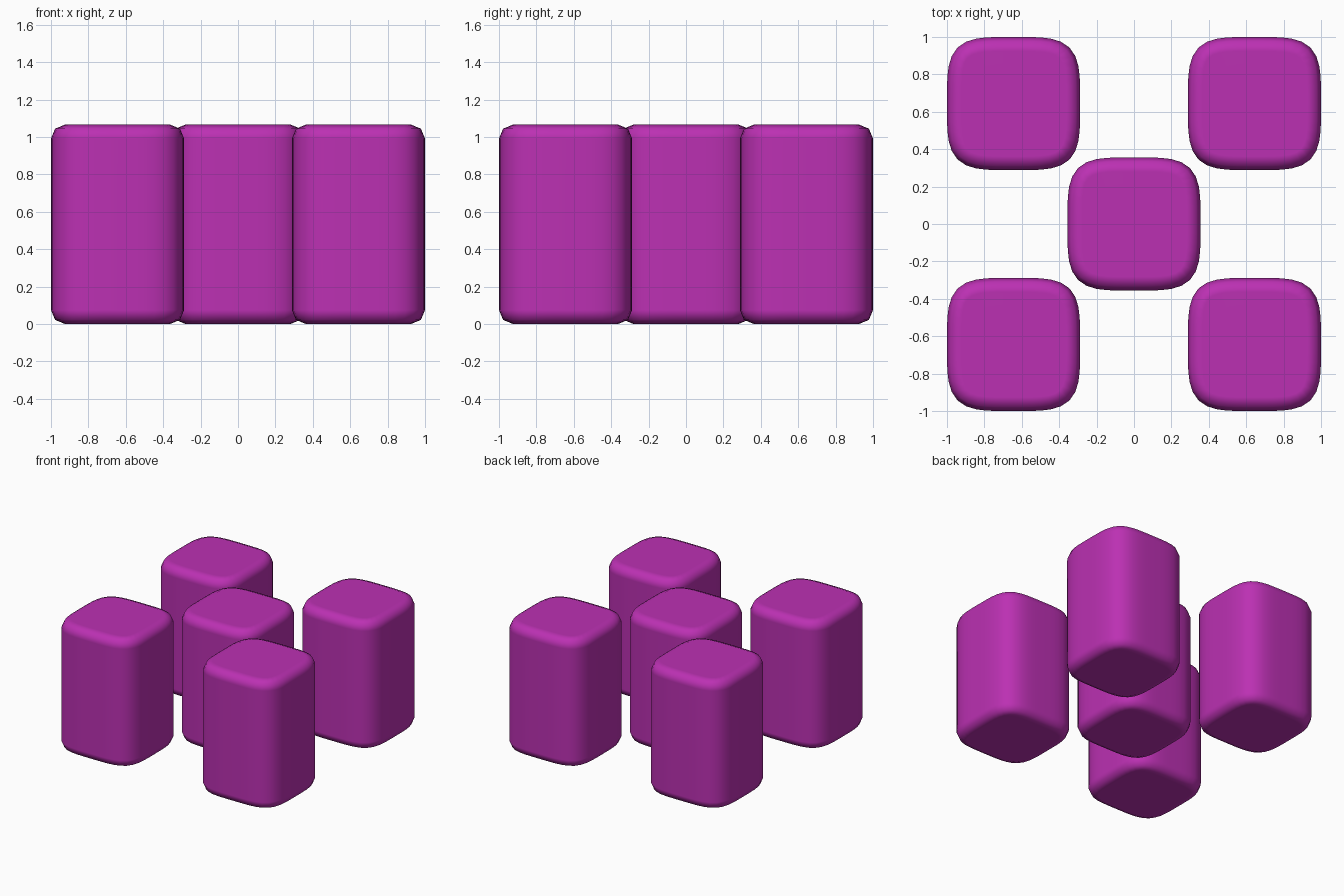
import bpy, bmesh, math

if "Cube" in bpy.data.objects:
    bpy.data.objects.remove(bpy.data.objects["Cube"])

HALF, HEIGHT, OFFSET, POWER, SEGS = 0.356, 1.066, 0.644, 4.0, 48

mat = bpy.data.materials.new("magenta")
mat.diffuse_color = (0.5, 0.03, 0.45, 1)
mat.use_nodes = True
mat.node_tree.nodes["Principled BSDF"].inputs["Base Color"].default_value = mat.diffuse_color


def squircle(n):
    """Superellipse outline points."""
    pts = []
    for i in range(n):
        a = 2 * math.pi * i / n
        c, s = math.cos(a), math.sin(a)
        r = HALF / (abs(c) ** POWER + abs(s) ** POWER) ** (1 / POWER)
        pts.append((r * c, r * s, 0))
    return pts


def pillar(name, x, y):
    # Extruded squircle outline
    bm = bmesh.new()
    base = bm.faces.new([bm.verts.new(p) for p in squircle(SEGS)])
    top = bmesh.ops.extrude_face_region(bm, geom=[base], use_keep_orig=True)["geom"]
    for v in top:
        if isinstance(v, bmesh.types.BMVert):
            v.co.z = HEIGHT
    bmesh.ops.recalc_face_normals(bm, faces=bm.faces)
    # Rounded rims at top and bottom
    rims = [e for e in bm.edges if abs(e.verts[0].co.z - e.verts[1].co.z) < 1e-4]
    bmesh.ops.bevel(bm, geom=rims, offset=0.075, segments=2, profile=0.5,
                    affect='EDGES')
    for f in bm.faces:
        f.smooth = True
    mesh = bpy.data.meshes.new(name)
    bm.to_mesh(mesh)
    bm.free()
    mesh.materials.append(mat)
    obj = bpy.data.objects.new(name, mesh)
    bpy.context.collection.objects.link(obj)
    obj.location = (x, y, 0)
    # Keep the end caps flat-shaded
    mod = obj.modifiers.new("weighted_normals", 'WEIGHTED_NORMAL')
    mod.weight = 100


# Centre pillar and four corner pillars
pillar("centre_pillar", 0, 0)
for sx, nx in ((-1, "left"), (1, "right")):
    for sy, ny in ((-1, "front"), (1, "back")):
        pillar(f"{ny}_{nx}_pillar", sx * OFFSET, sy * OFFSET)
